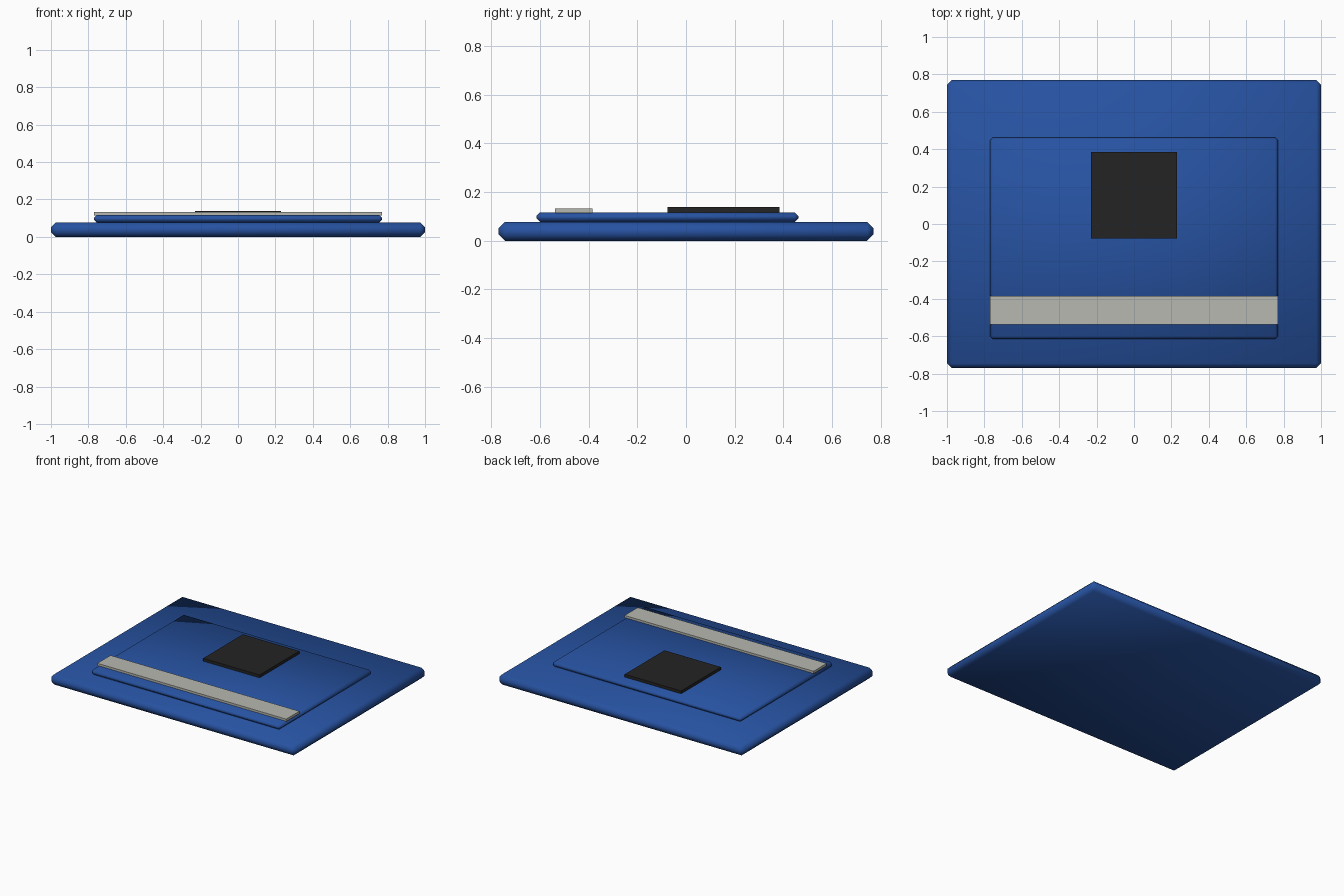
import bpy

default = bpy.data.objects.get("Cube")
if default:
    bpy.data.objects.remove(default, do_unlink=True)


def material(name, color):
    mat = bpy.data.materials.new(name)
    mat.use_nodes = True
    mat.diffuse_color = (*color, 1)
    mat.node_tree.nodes["Principled BSDF"].inputs["Base Color"].default_value = (*color, 1)
    return mat


def slab(name, low, high, mat, bevel=0):
    """Box between two corners, optionally with smooth chamfered edges."""
    center = [(a + b) / 2 for a, b in zip(low, high)]
    bpy.ops.mesh.primitive_cube_add(size=1, location=center)
    obj = bpy.context.object
    obj.name = name
    obj.scale = [b - a for a, b in zip(low, high)]
    bpy.ops.object.transform_apply(location=False, rotation=False, scale=True)
    obj.data.materials.append(mat)
    if bevel:
        mod = obj.modifiers.new("Edge chamfer", "BEVEL")
        mod.width = bevel
        mod.segments = 1
        bpy.ops.object.shade_smooth()
    return obj


blue = material("deep blue", (0.02, 0.085, 0.36))
silver = material("warm silver", (0.48, 0.48, 0.44))
black = material("soft black", (0.017, 0.017, 0.017))

# Thick base plate and the raised panel on it
slab("base_plate", (-1, -0.77, 0), (1, 0.77, 0.077), blue, 0.025)
slab("raised_panel", (-0.77, -0.615, 0.077), (0.77, 0.462, 0.117), blue, 0.015)

# Parts lying on the panel
slab("silver_strip", (-0.77, -0.538, 0.115), (0.77, -0.385, 0.133), silver)
slab("black_square", (-0.23, -0.077, 0.115), (0.23, 0.385, 0.138), black)
